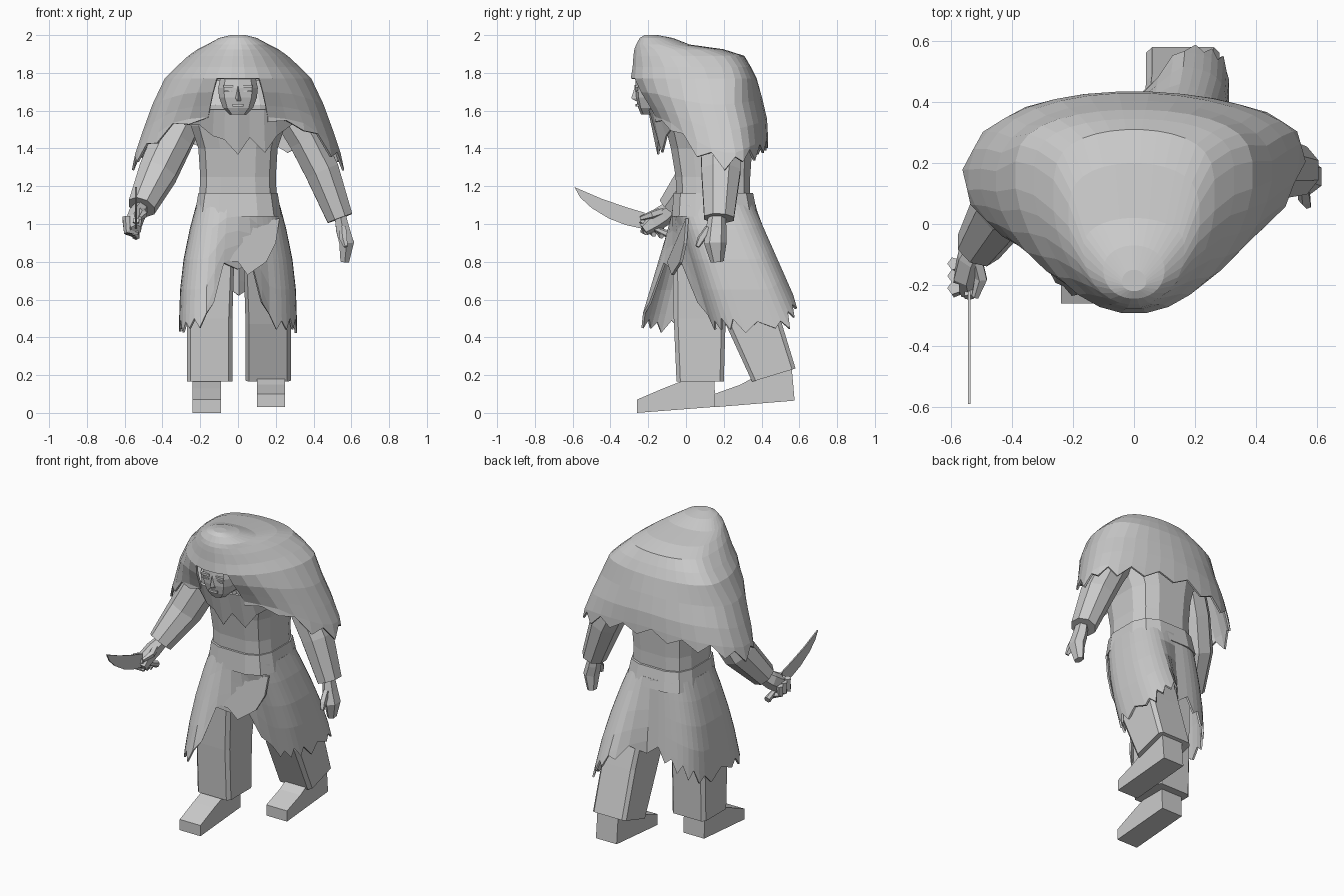
import bpy, bmesh, random
from math import sin, cos, pi
from mathutils import Vector

random.seed(4)
cube = bpy.data.objects.get("Cube")
if cube:
    bpy.data.objects.remove(cube)

grey = bpy.data.materials.new("plain_grey")
grey.use_nodes = True
GREY = (0.6, 0.6, 0.6, 1)
grey.diffuse_color = GREY
grey.node_tree.nodes["Principled BSDF"].inputs["Base Color"].default_value = GREY


def finish(name, bm, thickness=0):
    bmesh.ops.recalc_face_normals(bm, faces=bm.faces)
    mesh = bpy.data.meshes.new(name)
    bm.to_mesh(mesh)
    bm.free()
    mesh.materials.append(grey)
    ob = bpy.data.objects.new(name, mesh)
    bpy.context.collection.objects.link(ob)
    if thickness:
        mod = ob.modifiers.new("thickness", "SOLIDIFY")
        mod.thickness = thickness
    return ob


def loft(name, rings, caps=True, closed=True, thickness=0, skip=None):
    """Skin a list of equally long point rows."""
    bm = bmesh.new()
    rows = [[bm.verts.new(p) for p in ring] for ring in rings]
    n = len(rows[0])
    for r in range(len(rows) - 1):
        for i in range(n if closed else n - 1):
            if skip and skip(r, i):
                continue
            j = (i + 1) % n
            bm.faces.new((rows[r][i], rows[r][j], rows[r + 1][j], rows[r + 1][i]))
    if caps:
        bm.faces.new(rows[0])
        bm.faces.new(rows[-1])
    return finish(name, bm, thickness)


def spow(a, p):
    return abs(a) ** p * (1 if a > 0 else -1)


def section(x0, x1, y0, y1, z, n=8, p=0.3, tilt=0):
    """Level cross-section; a small p is boxy, 1 is an ellipse."""
    top = spow(cos(pi / n), p)
    pts = []
    for i in range(n):
        t = (i + 0.5) * 2 * pi / n
        u, v = spow(cos(t), p) / top, spow(sin(t), p) / top
        pts.append(((x0 + x1) / 2 + u * (x1 - x0) / 2,
                    (y0 + y1) / 2 + v * (y1 - y0) / 2, z + tilt * v))
    return pts


def tube(name, path, radii, n=8, flat=1.0):
    """Limb along a path; flat scales its width in x."""
    pts = [Vector(p) for p in path]
    rings = []
    for k, p in enumerate(pts):
        d = (pts[min(k + 1, len(pts) - 1)] - pts[max(k - 1, 0)]).normalized()
        a = Vector((1, 0, 0))
        a = (a - d * a.dot(d)).normalized()
        b = d.cross(a)
        rings.append([p + radii[k] * (a * flat * cos(2 * pi * (i + .5) / n) + b * sin(2 * pi * (i + .5) / n))
                      for i in range(n)])
    return loft(name, rings)


def plate(name, outline, x0, x1):
    """Side profile (y, z) extruded between x0 and x1."""
    return loft(name, [[(x, y, z) for y, z in outline] for x in (x0, x1)])


def lerp(a, b, t):
    return a + (b - a) * t


def clamp(a):
    return min(1, max(0, a))


def curve(x, table):
    for (a, fa), (b, fb) in zip(table, table[1:]):
        if x <= b:
            return lerp(fa, fb, max(0, (x - a) / (b - a)))
    return table[-1][1]


# Hooded cloak: closed hood rings, then rows falling to a ragged hem
N = 32
ANG = [(i + 0.5) * 2 * pi / N - pi for i in range(N)]
HEM = [(0, 1.58), (.2, 1.55), (.3, 1.47), (.4, 1.4), (.5, 1.37), (.7, 1.42), (1, 1.47)]


def cloak_ring(rx, front, mid, back, zs, p, q, lean=0):
    """p and q shape the front and back halves; lean turns the sides."""
    ring = []
    for t, z in zip(ANG, zs):
        m = mid + lean * spow(sin(t), 2)
        c = abs(cos(t))
        y = m - (m - front) * c ** p if cos(t) > 0 else m + (back - m) * c ** q
        ring.append((rx * sin(t), y, z))
    return ring


rings = []
for z, rx, front, mid, back, p, q in [(2.0, .04, -.22, -.19, -.15, 1, 1), (1.985, .1, -.245, -.15, -.07, .9, .9),
                                      (1.95, .165, -.265, -.08, .02, .9, .8), (1.925, .215, -.275, .02, .2, 1, .6),
                                      (1.89, .265, -.28, .07, .31, 1.1, .5), (1.83, .33, -.285, .12, .345, 1.2, .5),
                                      (1.77, .39, -.295, .14, .375, 1.25, .55)]:
    rings.append(cloak_ring(rx, front, mid, back, [z] * N, p, q))
GAP_ROW = len(rings) - 1
for f, rx, front, mid, back, lean in [(.35, .455, -.26, .15, .405, .02), (.7, .505, -.215, .17, .43, .035),
                                      (1, .545, -.18, .18, .435, .05)]:
    zs = [lerp(1.77, curve(abs(t) / pi, HEM), f) for t in ANG]
    rings.append(cloak_ring(rx, front, mid, back, zs, 1.2, .8, lean))
tips = []
for i, (x, y, z) in enumerate(rings[-1]):
    drop = random.uniform(.06, .1) if i % 2 else random.uniform(0, .025)
    drop *= min(1, abs(ANG[i]) / 1.1)
    tips.append((x * (1 + .4 * drop), y, z - drop))
rings.append(tips)
FRONT = (N // 2 - 2, N // 2 - 1, N // 2)
loft("hooded_cloak", rings, caps=False, thickness=.012, skip=lambda r, i: r >= GAP_ROW and i in FRONT)
bm = bmesh.new()
bm.faces.new([bm.verts.new(p) for p in rings[0]])
finish("hood_crown", bm)

# Ragged chest bib under the chin
bib = [(-.28, 1.53), (-.2, 1.53), (-.13, 1.47), (-.07, 1.45), (0, 1.37), (.06, 1.46),
       (.14, 1.38), (.2, 1.47), (.28, 1.53)]
loft("chest_bib", [[(x * .95, -.19 + 1.1 * x * x, 1.61) for x, z in bib],
                   [(x, -.14 + 1.1 * x * x, z) for x, z in bib]],
     caps=False, closed=False, thickness=.012)

# Head and face
loft("head", [section(-w, w, f, -.06, z, 10, .7) for w, f, z in
              [(.045, -.235, 1.58), (.08, -.25, 1.615), (.1, -.262, 1.67), (.105, -.265, 1.72), (.09, -.26, 1.79)]])
loft("nose", [[(-w, -.25, z), (w, -.25, z), (0, y, z)] for w, y, z in
              [(.022, -.265, 1.65), (.02, -.29, 1.665), (.01, -.27, 1.73)]])
for side, label in ((1, "left"), (-1, "right")):
    cx = .05 * side
    loft(label + "_eye", [section(cx - .022, cx + .022, -.266, -.25, z, 8, .5) for z in (1.698, 1.707)])
    loft(label + "_brow", [section(cx - .028, cx + .028, -.272, -.25, z, 8, .5) for z in (1.722, 1.736)])
loft("mouth", [section(-.03, .03, -.267, -.24, z, 8, .6) for z in (1.622, 1.636)])
loft("neck", [section(-.09, .09, -.14, .04, z, 8, .8) for z in (1.5, 1.66)])

# Torso and belt
loft("torso", [section(-w, w, f, b, z, 12, .6) for w, f, b, z in
               [(.205, -.05, .34, 1.14), (.2, -.055, .34, 1.25), (.21, -.08, .35, 1.4),
                (.25, -.11, .35, 1.52), (.26, -.12, .34, 1.63), (.2, -.06, .3, 1.76)]])
loft("belt", [section(-w, w, f, b, z, 12, .6) for w, f, b, z in
              [(.23, -.075, .38, 1.04), (.21, -.065, .355, 1.165)]])

# Ragged skirt, open at the front, striding with the legs
M = 44
SKIRT_HEM = [(0, .8), (.05, .76), (.12, .5), (.2, .46), (.6, .46), (.78, .55), (1, .66)]
WIDTH = [(.4, .315), (.7, .305), (.9, .275), (1.1, .222)]
rows = []
for v in (0, .2, .45, .7, .9, 1):
    row = []
    for i in range(M):
        t = i * 2 * pi / M - pi
        hem = curve(abs(t) / pi, SKIRT_HEM)
        if v == 1:
            hem += random.uniform(.02, .05) if i % 2 else -random.uniform(.01, .04)
        z = lerp(1.1, hem, v)
        k = (1.1 - z) / .65
        s = spow(sin(t), .7)
        front = lerp(-.07, lerp(-.27, .12, clamp(.5 + s)), k)
        back = lerp(.37, lerp(.42, .66, clamp(2 * s)), k)
        y = (front + back) / 2 - spow(cos(t), .6) * (back - front) / 2
        row.append((curve(z, WIDTH) * s, y, z))
    rows.append(row)
loft("skirt", rows, caps=False, thickness=.012)
flap = [(-.11, .96), (-.12, .81), (0, .8), (.05, .73), (.15, .8), (.2, .9), (.22, 1.03)]
loft("front_flap", [[(x, y + .45 * max(x, 0), z) for x, z in flap] for y in (-.1, -.085)])

# Trouser legs: right steps forward, left trails behind
loft("right_leg", [section(x0, x1, f, b, z, 8, .2) for x0, x1, f, b, z in
                   [(-.27, -.03, -.05, .2, .165), (-.27, -.03, -.065, .21, .5),
                    (-.24, -.02, -.07, .25, .8), (-.16, 0, .0, .27, 1.05)]])
loft("left_leg", [section(x0, x1, f, b, z, 8, .2, tilt) for x0, x1, f, b, z, tilt in
                  [(.04, .28, .35, .58, .2, .035), (.04, .28, .21, .49, .5, .03),
                   (.03, .24, .09, .4, .8, .01), (0, .16, .02, .28, 1.05, 0)]])

# Shoes
plate("right_shoe", [(-.26, 0), (-.26, .07), (-.12, .13), (-.03, .165), (.15, .19), (.155, .032)], -.24, -.09)
plate("left_shoe", [(.15, .03), (.15, .1), (.29, .15), (.38, .2), (.56, .235), (.575, .065)], .1, .25)

# Sleeves
tube("right_sleeve", [(-.28, .16, 1.58), (-.345, .12, 1.45), (-.425, .06, 1.27), (-.51, -.075, 1.09)],
     [.11, .115, .108, .078])
tube("left_sleeve", [(.28, .18, 1.58), (.36, .185, 1.45), (.445, .185, 1.28), (.54, .175, 1.03)],
     [.115, .115, .112, .085], flat=.88)

# Hands with thumbs
tube("left_hand", [(.54, .165, 1.05), (.555, .16, .97), (.575, .155, .9), (.565, .165, .8)],
     [.045, .055, .06, .035], 6, .75)
tube("left_thumb", [(.555, .12, .98), (.56, .08, .92), (.57, .06, .88)], [.02, .022, .012], 5)
tube("right_hand", [(-.51, -.06, 1.09), (-.535, -.11, 1.05), (-.55, -.17, 1.01), (-.54, -.225, .97)],
     [.045, .055, .055, .035], 6, .85)
tube("right_thumb", [(-.515, -.12, 1.07), (-.5, -.18, 1.05), (-.52, -.24, 1.03)], [.022, .022, .012], 5)
for k in range(3):
    y = -.13 - .04 * k
    tube("right_finger_%d" % (k + 1), [(-.59, y, 1.02 + .01 * k), (-.585, y - .01, .96), (-.53, y, .935 + .01 * k)],
         [.022, .022, .015], 5)

# Curved sword
tube("sword_grip", [(-.54, -.07, .935), (-.54, -.14, .965), (-.54, -.24, 1.02)], [.022, .016, .018], 6)
plate("sword_blade", [(-.22, 1.06), (-.32, 1.09), (-.45, 1.135), (-.59, 1.195), (-.56, 1.14), (-.5, 1.085),
                      (-.41, 1.03), (-.32, .995), (-.23, .975)], -.544, -.536)
